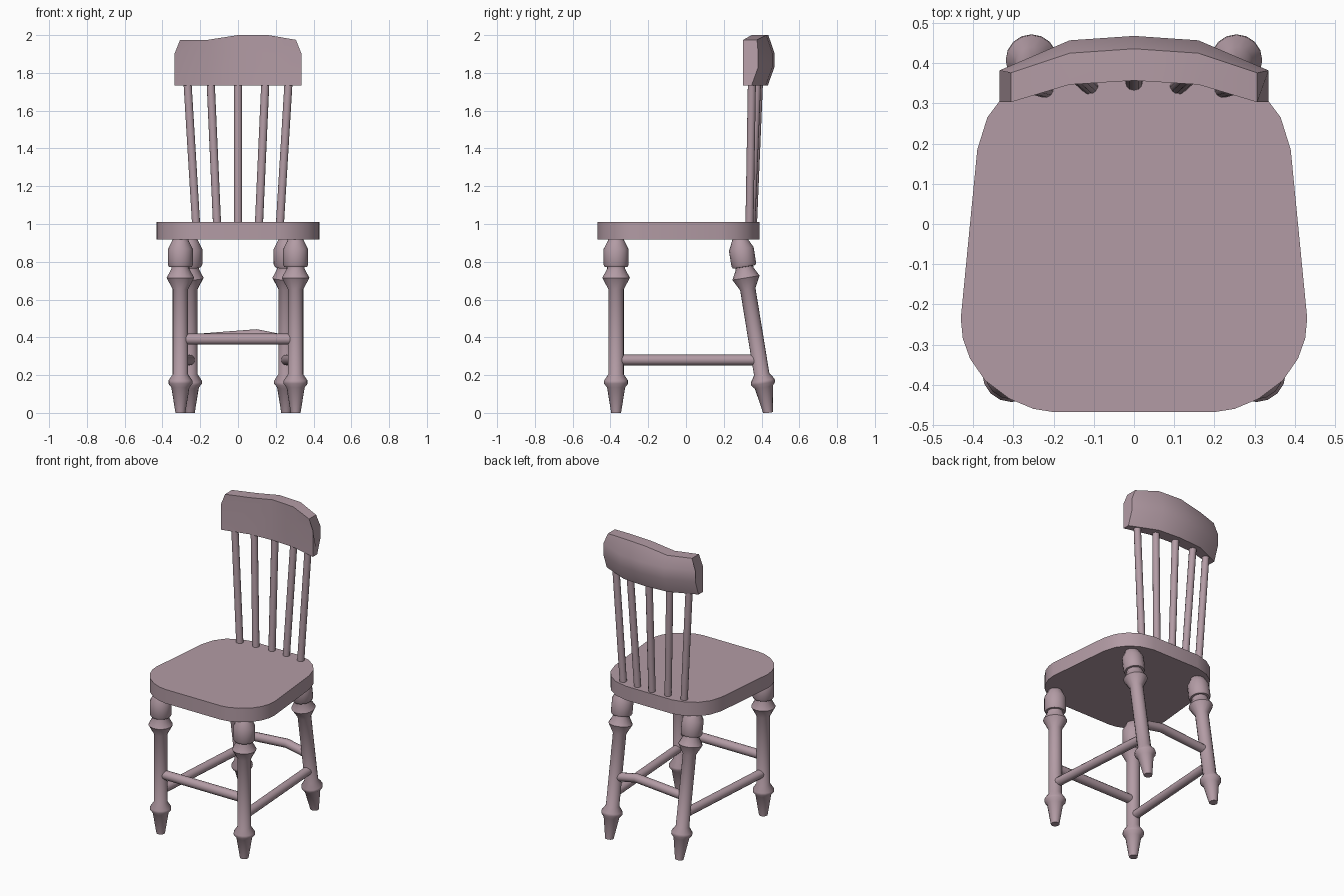
import bpy, bmesh, math
from mathutils import Vector

if "Cube" in bpy.data.objects:
    bpy.data.objects.remove(bpy.data.objects["Cube"])

# Muted mauve paint
paint = bpy.data.materials.new("mauve_paint")
paint.diffuse_color = (0.45, 0.33, 0.375, 1)
paint.use_nodes = True
paint.node_tree.nodes["Principled BSDF"].inputs["Base Color"].default_value = paint.diffuse_color


def finish(name, bm, angle=30):
    bmesh.ops.recalc_face_normals(bm, faces=bm.faces)
    me = bpy.data.meshes.new(name)
    bm.to_mesh(me)
    bm.free()
    me.materials.append(paint)
    ob = bpy.data.objects.new(name, me)
    bpy.context.collection.objects.link(ob)
    bpy.ops.object.select_all(action='DESELECT')
    ob.select_set(True)
    bpy.context.view_layer.objects.active = ob
    bpy.ops.object.shade_smooth_by_angle(angle=math.radians(angle))
    return ob


def skin(bm, rings):
    """Bridge rings of points in order and cap both ends."""
    loops = [[bm.verts.new(p) for p in r] for r in rings]
    n = len(loops[0])
    for a, b in zip(loops, loops[1:]):
        for i in range(n):
            j = (i + 1) % n
            bm.faces.new((a[i], a[j], b[j], b[i]))
    bm.faces.new(loops[0])
    bm.faces.new(loops[-1])


def turned(name, stations, tilt, sides=16):
    """Round part: stations are (centre, radius); tilt is the axis of all rings."""
    q = Vector(tilt).to_track_quat('Z', 'Y')
    rings = []
    for c, r in stations:
        ring = []
        for i in range(sides):
            a = 2 * math.pi * i / sides
            p = Vector(c) + q @ Vector((r * math.cos(a), r * math.sin(a), 0))
            p.z = max(p.z, 0)
            ring.append(p)
        rings.append(ring)
    bm = bmesh.new()
    skin(bm, rings)
    return finish(name, bm, 45)


def rod(name, points, r, sides=12):
    axis = Vector(points[-1]) - Vector(points[0])
    return turned(name, [(p, r) for p in points], axis, sides)


# Seat: rounded outline, mirrored and extruded
half = [(0.17, 0.388), (0.255, 0.367), (0.32, 0.325), (0.365, 0.265), (0.39, 0.185),
        (0.431, -0.235), (0.426, -0.285), (0.408, -0.335), (0.37, -0.39),
        (0.31, -0.435), (0.25, -0.46), (0.2, -0.468)]
outline = half + [(-x, y) for x, y in reversed(half)]
bm = bmesh.new()
skin(bm, [[(x, y, z) for x, y in outline] for z in (0.918, 1.01)])
finish("seat", bm, 40)

# Legs: one turned profile (height, radius); rear pair leans backwards
leg = [(0, .026), (.135, .048), (.155, .064), (.17, .064), (.205, .041), (.655, .041),
       (.715, .073), (.762, .048), (.772, .048), (.773, .06), (.785, .066), (.868, .066),
       (.905, .047), (.925, .038)]
for side, s in (("left", -1), ("right", 1)):
    turned("front_leg_" + side, [((s * .305, -.37, z), r) for z, r in leg], (0, 0, 1))
    turned("back_leg_" + side, [((s * .255, .434 - .163 * z, z), r) for z, r in leg],
           (0, -.163, 1))
    # Side stretchers
    rod("side_stretcher_" + side, [(s * .305, -.36, .28), (s * .255, .385, .28)], .028)

# Front and back stretchers, the back one slightly bent
rod("front_stretcher", [(-.29, -.37, .39), (.29, -.37, .39)], .029)
rod("back_stretcher", [(-.25, .37, .388), (-.1, .37, .4), (.1, .37, .415), (.25, .37, .385)], .028)

# Back spindles, fanned outwards
for i in range(-2, 3):
    k = abs(i)
    top_x = (0, .145, .268)[k] * (1 if i > 0 else -1)
    rod(f"spindle_{i + 3}", [(.111 * i, .354 - .009 * k, 1.0),
                             (top_x, (.386, .376, .349)[k], 1.76)], .022)

# Crest rail: x, front y, back bulge y, top z for each cross-section
crest = [(-.335, .303, .382, 1.975), (-.16, .347, .457, 1.975), (0, .357, .468, 2.0),
         (.16, .347, .457, 2.0), (.335, .303, .382, 1.975)]
rings = []
for x, f, b, top in crest:
    end = abs(x) > .3
    tx = x * .915 if end else x
    inset = .006 if end else .032
    rings.append([(x, f, 1.733), (x, f, 1.905), (tx, f, top), (tx, b - inset, top),
                  (x, b, 1.905), (x, b, 1.83), (x, b - .035, 1.733)])
bm = bmesh.new()
skin(bm, rings)
finish("crest_rail", bm, 35)
